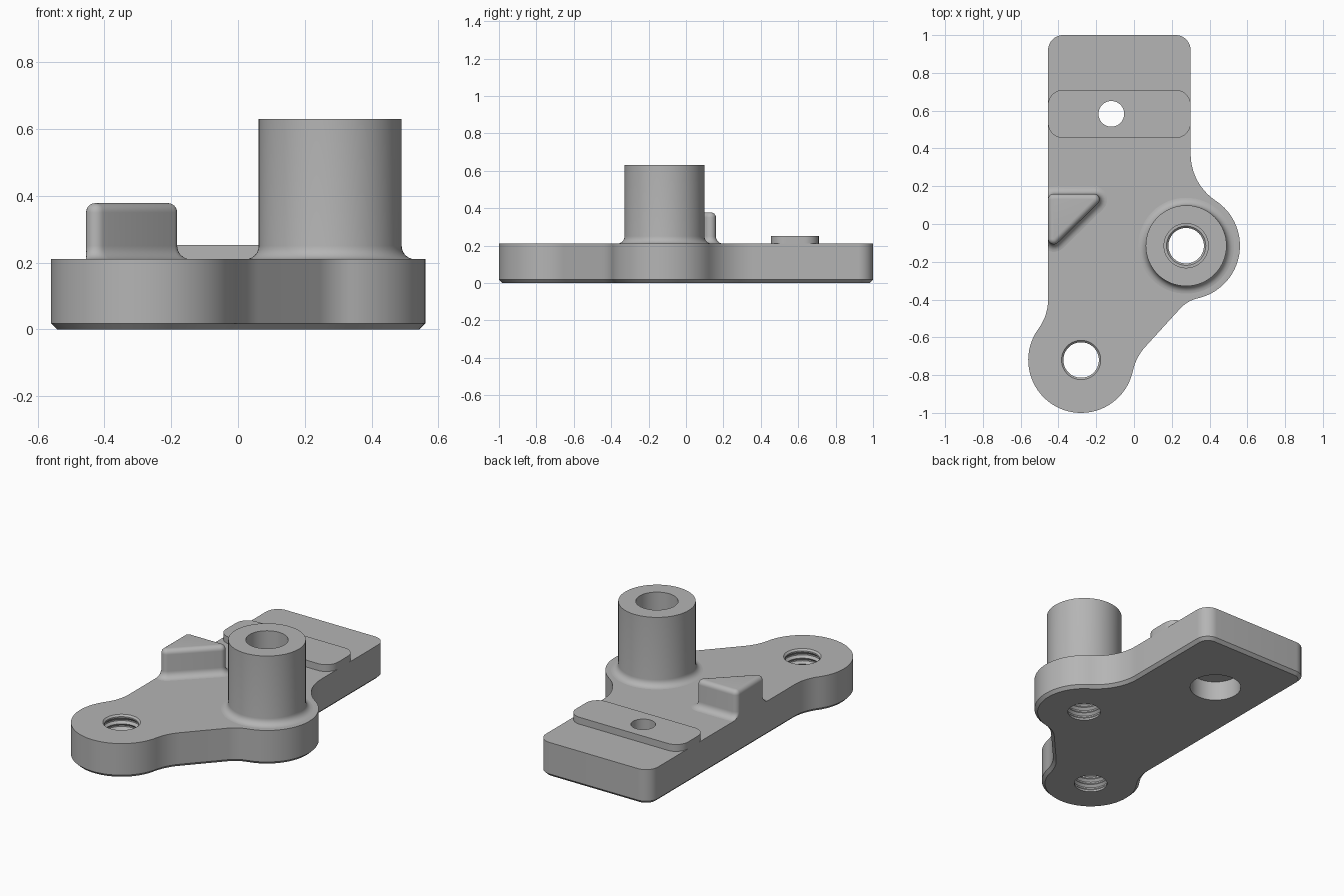
import bpy, bmesh, math
from mathutils import Vector

old = bpy.data.objects.get("Cube")
if old:
    bpy.data.objects.remove(old, do_unlink=True)

# One plain grey for the whole bracket
grey = bpy.data.materials.new("plain grey")
grey.use_nodes = True
COLOR = (0.46, 0.46, 0.46, 1)
grey.diffuse_color = COLOR
grey.node_tree.nodes["Principled BSDF"].inputs["Base Color"].default_value = COLOR


def loft(name, rings, caps=True):
    """Skin equal-length counter-clockwise rings of 3D points, bottom to top."""
    bm = bmesh.new()
    loops = [[bm.verts.new(p) for p in ring] for ring in rings]
    for a, b in zip(loops, loops[1:]):
        n = len(a)
        for i in range(n):
            j = (i + 1) % n
            bm.faces.new((a[i], a[j], b[j], b[i]))
    if caps:
        bm.faces.new(loops[0][::-1])
        bm.faces.new(loops[-1])
    mesh = bpy.data.meshes.new(name)
    bm.to_mesh(mesh)
    bm.free()
    mesh.materials.append(grey)
    obj = bpy.data.objects.new(name, mesh)
    bpy.context.collection.objects.link(obj)
    return obj


def at_height(points, z):
    return [(p[0], p[1], z) for p in points]


def circle(c, r, n=64):
    return arc(c, r, 0, math.tau * (n - 1) / n, n - 1)


def arc(c, r, a0, a1, steps=12):
    return [Vector((c[0] + r * math.cos(a0 + (a1 - a0) * i / steps),
                    c[1] + r * math.sin(a0 + (a1 - a0) * i / steps)))
            for i in range(steps + 1)]


def lathe(name, c, profile, caps=True):
    return loft(name, [at_height(circle(c, r), z) for r, z in profile], caps)


def arc_to(c, p, q, ccw, steps):
    """Arc about c from p to q."""
    u, v = p - c, q - c
    a0, a1 = math.atan2(u.y, u.x), math.atan2(v.y, v.x)
    turn = (a1 - a0) % math.tau
    return arc(c, u.length, a0, a0 + (turn if ccw else turn - math.tau), steps)


def blend(c, r, p, d, n, radius, side):
    """Hollow fillet between a disc and a line: centre, disc tangent, line tangent."""
    inside = (c - p).dot(n)
    reach = math.sqrt((r + radius) ** 2 - (radius - inside) ** 2)
    foot = p + d * ((c - p).dot(d) + side * reach)
    centre = foot + n * radius
    return centre, c + (centre - c).normalized() * r, foot


def finish(obj, cutters=()):
    bpy.ops.object.select_all(action='DESELECT')
    bpy.context.view_layer.objects.active = obj
    obj.select_set(True)
    for cutter in cutters:
        mod = obj.modifiers.new("hole", 'BOOLEAN')
        mod.operation, mod.solver, mod.object = 'DIFFERENCE', 'EXACT', cutter
        bpy.ops.object.modifier_apply(modifier=mod.name)
    bpy.ops.object.shade_smooth_by_angle(angle=math.radians(30))


# Main dimensions
LEFT, RIGHT, BACK, CORNER = -0.455, 0.30, 1.0, 0.08
TOP = 0.21
boss_c, boss_r = Vector((0.276, -0.115)), 0.285
foot_c, foot_r = Vector((-0.28, -0.72)), 0.28
pin_c = Vector((-0.12, 0.583))

# Plate outline: two lobes, joined to the straight sides by hollow fillets
p = Vector((0.06, -0.65))
d = (Vector((0.245, -0.447)) - p).normalized()
n = Vector((d.y, -d.x))
up = Vector((0, 1))
f1 = blend(foot_c, foot_r, p, d, n, 0.28, 1)
f2 = blend(boss_c, boss_r, p, d, n, 0.18, -1)
f3 = blend(boss_c, boss_r, Vector((RIGHT, 0)), up, Vector((1, 0)), 0.297, 1)
f4 = blend(foot_c, foot_r, Vector((LEFT, 0)), up, Vector((-1, 0)), 0.26, 1)
outline = arc_to(foot_c, f4[1], f1[1], True, 40)[:-1]
outline += arc_to(f1[0], f1[1], f1[2], False, 12)
outline += arc_to(f2[0], f2[2], f2[1], False, 12)[:-1]
outline += arc_to(boss_c, f2[1], f3[1], True, 32)[:-1]
outline += arc_to(f3[0], f3[1], f3[2], False, 14)
outline += arc((RIGHT - CORNER, BACK - CORNER), CORNER, 0, math.pi / 2)
outline += arc((LEFT + CORNER, BACK - CORNER), CORNER, math.pi / 2, math.pi)
outline += arc_to(f4[0], f4[2], f4[1], False, 12)[:-1]


def inset(points, amount):
    out = []
    for i, q in enumerate(points):
        t = (points[(i + 1) % len(points)] - points[i - 1]).normalized()
        out.append(q + Vector((-t.y, t.x)) * amount)
    return out


plate = loft("base_plate", [at_height(inset(outline, 0.018), 0),
                            at_height(outline, 0.018), at_height(outline, TOP)])

# Raised pad across the plate
y0, y1, r = 0.455, 0.71, CORNER
pad_outline = []
for k, (cx, cy) in enumerate([(RIGHT - r, y1 - r), (LEFT + r, y1 - r),
                              (LEFT + r, y0 + r), (RIGHT - r, y0 + r)]):
    pad_outline += arc((cx, cy), r, k * math.pi / 2, (k + 1) * math.pi / 2)
pad = loft("raised_pad", [at_height(pad_outline, TOP), at_height(pad_outline, 0.252)])

# Hole cutters: two threaded holes and one counterbored pin hole
thread = [(0.094, -0.02), (0.094, 0.012)]
for i in range(5):
    z = 0.012 + i * 0.036
    thread += [(0.107, z + 0.014), (0.107, z + 0.022), (0.094, z + 0.036)]
thread += [(0.094, 0.2), (0.104, TOP), (0.114, TOP + 0.01)]
cutters = [lathe("foot_hole_cutter", foot_c, thread),
           lathe("boss_hole_cutter", boss_c, thread),
           lathe("pin_hole_cutter", pin_c, [(0.145, -0.02), (0.145, 0.12),
                                            (0.068, 0.12), (0.068, 0.3)])]
for cutter in cutters:
    cutter.hide_render = True
finish(plate, cutters)
finish(pad, cutters[2:])
for cutter in cutters:
    bpy.data.objects.remove(cutter, do_unlink=True)

# Hollow boss with a flared foot
quarter = [i * math.pi / 12 for i in range(7)]
flare = [(0.04 * (1 - math.sin(a)), 0.04 * (1 - math.cos(a))) for a in quarter]
tube = [(0.214 + grow, TOP + rise) for grow, rise in flare]
tube += [(0.214, 0.63), (0.117, 0.63), (0.117, TOP)]
finish(lathe("hollow_boss", boss_c, tube, caps=False))


# Triangular stop block with rounded top and flared foot, flush with the left side
def triangle(radius, z):
    pts = []
    for c, a0, a1 in (((-0.212, 0.13), -45, 90), ((-0.425, 0.13), 90, 180),
                      ((-0.425, -0.078), 180, 315)):
        pts += arc(c, radius, math.radians(a0), math.radians(a1), 8)
    return [(max(q.x, LEFT), q.y, z) for q in pts]


rings = [triangle(0.03 + grow, TOP + rise) for grow, rise in flare]
rings += [triangle(0.002 + 0.028 * math.cos(a), 0.35 + 0.028 * math.sin(a)) for a in quarter]
finish(loft("stop_block", rings))
